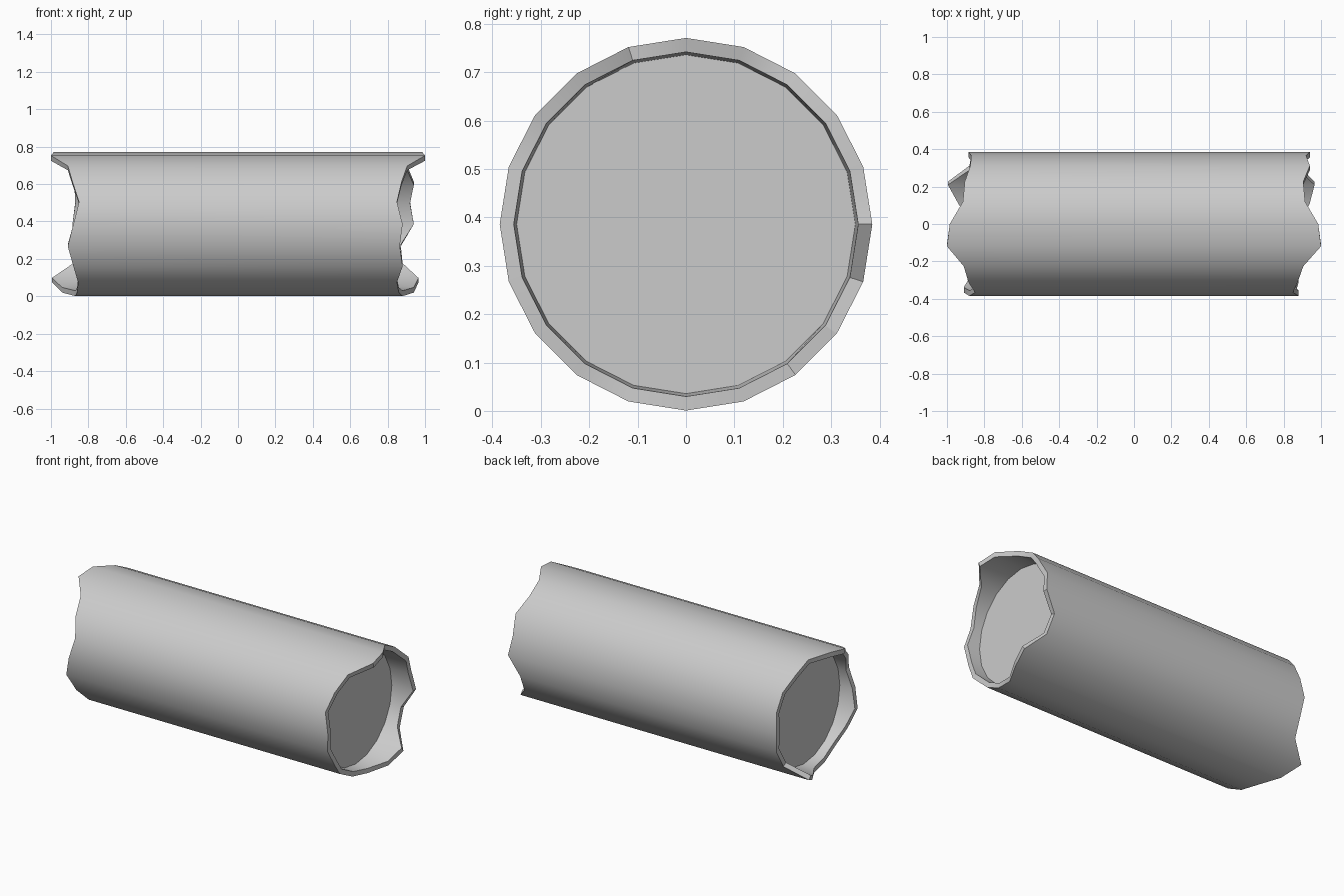
import bpy, bmesh, math

if "Cube" in bpy.data.objects:
    bpy.data.objects.remove(bpy.data.objects["Cube"])

SIDES, R_OUT, R_RIM, R_IN, CENTRE_Z = 20, 0.385, 0.356, 0.350, 0.386
CORE_X = 0.80  # depth of the flat discs inside the broken ends

# Reach of the broken edge at each side, from the top towards the front
RIGHT = [.985, 1.0, .905, .875, .85, .88, .865, .88, .85, .86,
         .88, .94, .965, .88, .87, .94, .92, .94, .905, .915]
LEFT = [.985, 1.0, .91, .885, .85, .88, .91, .88, .855, .86,
        .87, .94, .995, .88, .87, .885, .87, .875, .905, .915]


def ring(bm, xs, radius):
    verts = []
    for i, x in enumerate(xs):
        a = 2 * math.pi * i / SIDES
        verts.append(bm.verts.new((x, -radius * math.sin(a),
                                   CENTRE_Z + radius * math.cos(a))))
    return verts


def bridge(bm, a, b):
    for i in range(SIDES):
        j = (i + 1) % SIDES
        bm.faces.new((a[i], a[j], b[j], b[i]))


bm = bmesh.new()
outer = []
for sign, edge in ((-1, LEFT), (1, RIGHT)):
    # Jagged rim, thin wall and recessed disc
    rim = ring(bm, [sign * e for e in edge], R_OUT)
    lip = ring(bm, [sign * e for e in edge], R_RIM)
    base = ring(bm, [sign * CORE_X] * SIDES, R_IN)
    bridge(bm, rim, lip)
    bridge(bm, lip, base)
    bm.faces.new(base)
    outer.append(rim)

# Bark between the two rims
bridge(bm, outer[0], outer[1])
bmesh.ops.recalc_face_normals(bm, faces=bm.faces)

mesh = bpy.data.meshes.new("broken_log")
bm.to_mesh(mesh)
bm.free()
log = bpy.data.objects.new("broken_log", mesh)
bpy.context.collection.objects.link(log)
bpy.context.view_layer.objects.active = log
log.select_set(True)
bpy.ops.object.shade_smooth_by_angle(angle=math.radians(30))
